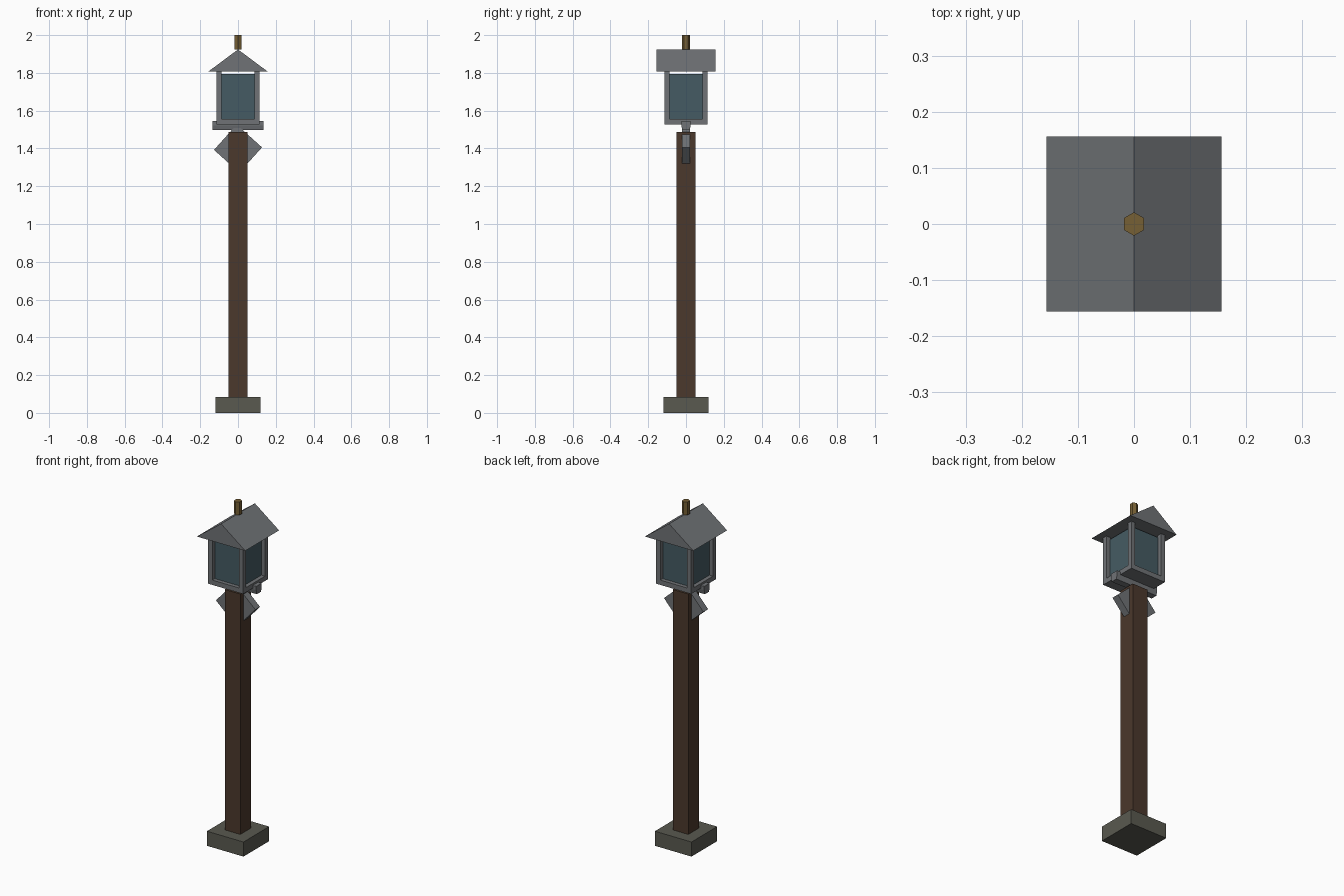
import bpy, bmesh, math

if "Cube" in bpy.data.objects:
    bpy.data.objects.remove(bpy.data.objects["Cube"])


def material(name, rgb):
    m = bpy.data.materials.new(name)
    m.diffuse_color = (*rgb, 1)
    m.use_nodes = True
    m.node_tree.nodes["Principled BSDF"].inputs["Base Color"].default_value = m.diffuse_color
    return m


wood = material("dark_wood", (0.07, 0.04, 0.025))
stone = material("stone", (0.10, 0.10, 0.08))
iron = material("iron", (0.16, 0.17, 0.18))
glass = material("glass", (0.06, 0.105, 0.125))
brass = material("brass", (0.18, 0.115, 0.035))


def prism(name, profile, length, mat, axis="z", loc=(0, 0, 0)):
    """Extrude a closed profile along an axis, centred on loc along it."""
    place = {"x": lambda a, b, t: (t, a, b),
             "y": lambda a, b, t: (a, t, b),
             "z": lambda a, b, t: (a, b, t)}[axis]
    bm = bmesh.new()
    lo, hi = ([bm.verts.new(place(a, b, t)) for a, b in profile]
              for t in (-length / 2, length / 2))
    bm.faces.new(lo)
    bm.faces.new(hi)
    n = len(profile)
    for i in range(n):
        j = (i + 1) % n
        bm.faces.new((lo[i], lo[j], hi[j], hi[i]))
    bmesh.ops.recalc_face_normals(bm, faces=bm.faces)
    mesh = bpy.data.meshes.new(name)
    bm.to_mesh(mesh)
    bm.free()
    mesh.materials.append(mat)
    ob = bpy.data.objects.new(name, mesh)
    ob.location = loc
    bpy.context.collection.objects.link(ob)
    return ob


def block(name, half, z0, z1, mat, x=0, y=0):
    """Square upright block between two heights."""
    square = [(-half, -half), (half, -half), (half, half), (-half, half)]
    return prism(name, square, z1 - z0, mat, loc=(x, y, (z0 + z1) / 2))


# Footing and post
block("stone_base", 0.118, 0, 0.085, stone)
block("post", 0.05, 0.085, 1.487, wood)

# Diagonal bracket plate through the post
d = 0.09
bracket = prism("bracket", [(-d, -d), (d, -d), (d, d), (-d, d)], 0.043, iron,
                axis="y", loc=(0, 0, 1.399))
bracket.rotation_euler.y = math.radians(-48)

# Cross bar under the lantern, narrower at its underside
prism("cross_bar", [(-0.019, 1.497), (0.019, 1.497), (0.025, 1.522),
                    (0.025, 1.545), (-0.025, 1.545), (-0.025, 1.522)],
      0.27, iron, axis="x")

# Lantern: floor, glass and corner posts
block("lantern_floor", 0.113, 1.528, 1.556, iron)
block("lantern_glass", 0.09, 1.556, 1.795, glass)
for sx in (-1, 1):
    for sy in (-1, 1):
        block("corner_post", 0.013, 1.528, 1.81, iron, sx * 0.1, sy * 0.1)

# Gabled roof with its ridge running front to back
prism("roof", [(-0.156, 1.808), (0.156, 1.808), (0, 1.924)], 0.312, iron, axis="y")

# Six-sided finial on the ridge
hexagon = [(0.021 * math.sin(i * math.pi / 3), 0.021 * math.cos(i * math.pi / 3))
           for i in range(6)]
prism("finial", hexagon, 0.076, brass, loc=(0, 0, 1.962))
